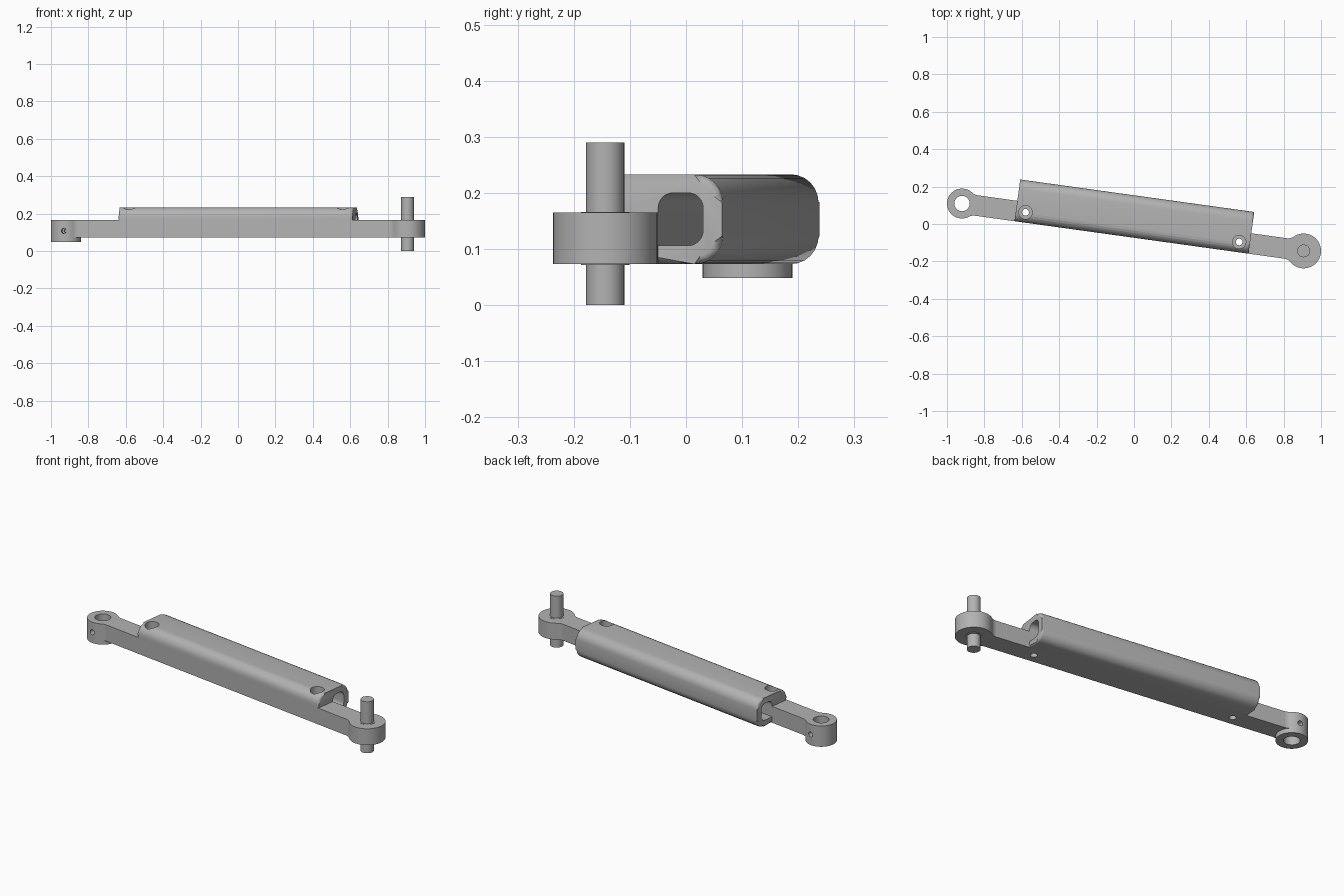
import bpy, bmesh
from math import radians, pi, sin, cos, atan2, sqrt
from mathutils import Matrix, Vector

if "Cube" in bpy.data.objects:
    bpy.data.objects.remove(bpy.data.objects["Cube"])

TURN = Matrix.Rotation(radians(-7.9), 4, 'Z')   # whole arm lies slightly askew
MID = -0.018                                    # bar centre line
HALF = 0.055                                    # half width of bar
LOW, HIGH = 0.073, 0.165                        # bar underside and top
LEFT_EYE, RIGHT_EYE = -0.926, 0.918
SCREWS = (-0.583, 0.57)

steel = bpy.data.materials.new("grey_steel")
steel.use_nodes = True
steel.diffuse_color = (0.45, 0.45, 0.45, 1)
steel.node_tree.nodes["Principled BSDF"].inputs["Base Color"].default_value = (0.45, 0.45, 0.45, 1)
parts = []


def finish(name, bm, keep=True):
    bmesh.ops.recalc_face_normals(bm, faces=bm.faces)
    bm.transform(TURN)
    mesh = bpy.data.meshes.new(name)
    bm.to_mesh(mesh)
    bm.free()
    mesh.materials.append(steel)
    ob = bpy.data.objects.new(name, mesh)
    bpy.context.collection.objects.link(ob)
    if keep:
        parts.append(ob)
    else:
        ob.hide_render = True
    return ob


def prism(points, lo, hi, place):
    """Closed profile swept from lo to hi; place maps (a, b, depth) to xyz."""
    bm = bmesh.new()
    rings = [[bm.verts.new(place(a, b, d)) for a, b in points] for d in (lo, hi)]
    n = len(points)
    for ring in rings:
        bm.faces.new(ring)
    for i in range(n):
        j = (i + 1) % n
        bm.faces.new((rings[0][i], rings[0][j], rings[1][j], rings[1][i]))
    return bm, rings


def arc(cx, cy, r, start, end, steps):
    return [(cx + r * cos(start + (end - start) * i / steps),
             cy + r * sin(start + (end - start) * i / steps)) for i in range(steps + 1)]


def rod(x, r, lo, hi, bevel=0):
    bm, rings = prism(arc(0, 0, r, 0, 2 * pi, 40)[:-1], lo, hi,
                      lambda a, b, d: (x + a, MID + b, d))
    if bevel:
        caps = {e for f in bm.faces if len(f.verts) > 4 for e in f.edges}
        bmesh.ops.bevel(bm, geom=list(caps), offset=bevel, segments=1, affect='EDGES')
    return bm


def cut(ob, cutters):
    for c in cutters:
        mod = ob.modifiers.new("hole", 'BOOLEAN')
        mod.operation, mod.solver, mod.object = 'DIFFERENCE', 'EXACT', c
    bpy.context.view_layer.update()
    mesh = bpy.data.meshes.new_from_object(ob.evaluated_get(bpy.context.evaluated_depsgraph_get()))
    ob.modifiers.clear()
    ob.data = mesh


def eye_end(cx, r, fillet=0.05):
    """Rounded eye blending into the bar, from upper edge round to lower edge."""
    d = sqrt((r + fillet) ** 2 - (HALF + fillet) ** 2)
    top = arc(cx - d, HALF + fillet, fillet, -pi / 2, atan2(-HALF - fillet, d), 6)
    top += arc(cx, 0, r, atan2(HALF + fillet, -d), 0, 20)[1:]
    return top + [(x, -y) for x, y in reversed(top[:-1])]


# Flat bar with an eye at each end
outline = eye_end(RIGHT_EYE, 0.093) + [(-x, -y) for x, y in eye_end(-LEFT_EYE, 0.08)]
bm, _ = prism(outline, LOW, HIGH, lambda a, b, d: (a, MID + b, d))
bar = finish("eye_bar", bm)

# Boss under the left eye
boss = finish("eye_boss", rod(LEFT_EYE, 0.08, 0.048, LOW))

# Hollow housing: rounded shell over the bar, curling under to its back edge
FRONT, BACK, TOP, R = MID - HALF, 0.152, 0.233, 0.05
IN_FRONT, IN_BACK, IN_LOW, IN_TOP, IR = MID + HALF, 0.118, 0.106, 0.2, 0.027
outer = [(FRONT, HIGH)]
outer += arc(FRONT + R, TOP - R, R, pi, pi / 2, 6)
outer += arc(BACK - R, TOP - R, R, pi / 2, 0, 6)
outer += arc(BACK - R, LOW + R, R, 0, -pi / 2, 6)
outer += [(IN_FRONT, LOW)]
inner = [(IN_FRONT, IN_LOW)]
inner += arc(IN_BACK - IR, IN_LOW + IR, IR, -pi / 2, 0, 6)
inner += arc(IN_BACK - IR, IN_TOP - IR, IR, 0, pi / 2, 6)
inner += arc(IN_FRONT + IR, IN_TOP - IR, IR, pi / 2, pi, 6)
inner += [(IN_FRONT, HIGH)]
bm, rings = prism(outer + inner, -0.635, 0.628, lambda a, b, d: (d, a, b))
rims = [bm.edges.get((ring[i], ring[i + 1])) for ring in rings for i in range(len(outer) - 1)]
bmesh.ops.bevel(bm, geom=rims, offset=0.012, segments=3, profile=0.5, affect='EDGES')
housing = finish("housing", bm)

# Holes: eye bore, cross hole, screw holes and their counterbores
bore = finish("bore_cutter", rod(LEFT_EYE, 0.041, 0, 0.3), False)
bm, _ = prism(arc(0, 0, 0.014, 0, 2 * pi, 24)[:-1], -0.2, 0.2,
              lambda a, b, d: (LEFT_EYE + a, MID + d, 0.108 + b))
cross = finish("cross_cutter", bm, False)
screws = [finish("screw_cutter", rod(x, 0.018, 0, 0.3), False) for x in SCREWS]
sinks = [finish("sink_cutter", rod(x, 0.036, 0.1, 0.3), False) for x in SCREWS]
cut(bar, [bore, cross] + screws)
cut(boss, [bore])
cut(housing, sinks)
for c in [bore, cross] + screws + sinks:
    bpy.data.objects.remove(c)

# Pin through the right eye, with a thin collar
finish("pin", rod(RIGHT_EYE, 0.034, 0, 0.29, 0.006))
finish("pin_collar", rod(RIGHT_EYE, 0.043, LOW - 0.002, HIGH + 0.001))

# Smooth curved walls, keep edges crisp
bpy.ops.object.select_all(action='DESELECT')
for ob in parts:
    ob.select_set(True)
bpy.context.view_layer.objects.active = bar
bpy.ops.object.shade_smooth_by_angle(angle=radians(30))
